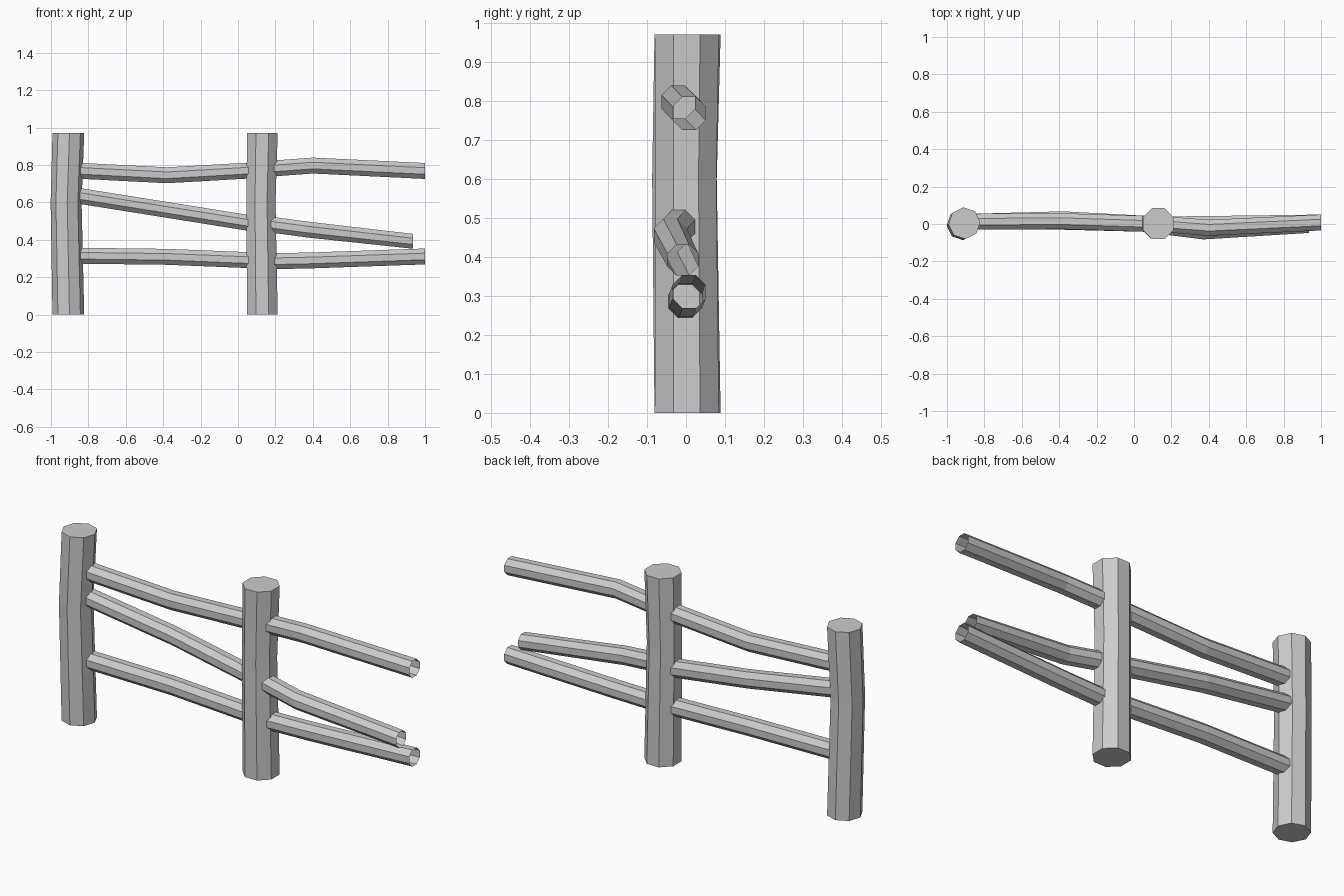
import bpy, bmesh, math
from mathutils import Vector

if "Cube" in bpy.data.objects:
    bpy.data.objects.remove(bpy.data.objects["Cube"])

wood = bpy.data.materials.new("grey_wood")
wood.diffuse_color = (0.6, 0.6, 0.6, 1)
wood.use_nodes = True
wood.node_tree.nodes["Principled BSDF"].inputs["Base Color"].default_value = wood.diffuse_color


def log(name, centres, radii, upright=False, phase=math.pi / 8, capped=False):
    """Eight-sided log with one ring per centre, rings square to its main axis."""
    bm = bmesh.new()
    rings = []
    for c, r in zip(centres, radii):
        ring = []
        for i in range(8):
            a = phase + i * math.pi / 4
            u, v = r * math.cos(a), r * math.sin(a)
            off = Vector((u, v, 0)) if upright else Vector((0, u, v))
            ring.append(bm.verts.new(Vector(c) + off))
        rings.append(ring)
    for a, b in zip(rings, rings[1:]):
        for i in range(8):
            j = (i + 1) % 8
            bm.faces.new((a[i], a[j], b[j], b[i]))
    if capped:
        bm.faces.new(rings[0][::-1])
        bm.faces.new(rings[-1])
    mesh = bpy.data.meshes.new(name)
    bm.to_mesh(mesh)
    bm.free()
    mesh.materials.append(wood)
    bpy.context.collection.objects.link(bpy.data.objects.new(name, mesh))


# Posts, slightly bowed at mid height
log("left_post", [(-0.907, 0.004, 0), (-0.919, -0.004, 0.6), (-0.907, 0.004, 0.97)],
    [0.085, 0.083, 0.085], True, math.radians(4), True)
log("middle_post", [(0.13, 0.002, 0), (0.123, 0, 0.6), (0.13, 0.002, 0.97)],
    [0.089, 0.084, 0.089], True, math.pi / 8, True)

# Rails between the posts
R = 0.046
log("upper_left_rail", [(-0.87, 0.012, 0.77), (-0.38, 0.015, 0.745), (0.09, 0, 0.772)], [R] * 3)
log("middle_left_rail", [(-0.87, 0.012, 0.638), (-0.38, 0.025, 0.56), (0.09, 0, 0.485)], [R] * 3)
log("lower_left_rail", [(-0.87, 0.012, 0.315), (-0.38, 0.012, 0.309), (0.09, 0, 0.29)], [R] * 3)

# Rails running past the middle post, open at the far end
log("upper_right_rail", [(0.17, -0.002, 0.78), (0.4, -0.02, 0.797), (1, 0.008, 0.768)], [R] * 3)
log("middle_right_rail", [(0.17, -0.015, 0.482), (0.37, -0.04, 0.455), (0.935, -0.008, 0.392)],
    [R, R, 0.043])
log("lower_right_rail", [(0.17, -0.002, 0.285), (0.4, 0, 0.29), (1, 0.008, 0.311)], [R] * 3)
